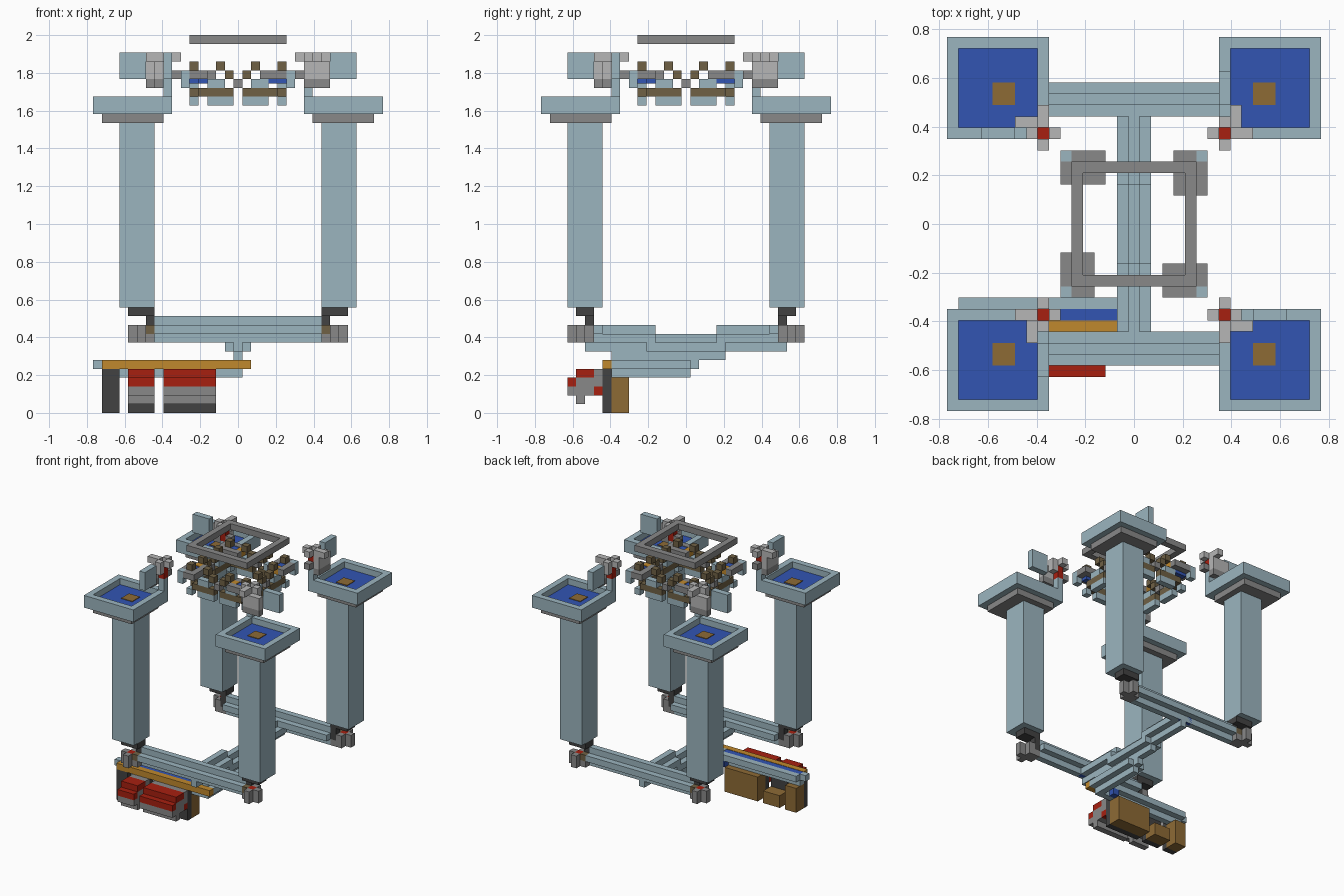
import bpy, bmesh
from mathutils import Matrix, Vector

UNIT = 2 / 43  # edge length of one block

if "Cube" in bpy.data.objects:
    bpy.data.objects.remove(bpy.data.objects["Cube"], do_unlink=True)


def make_material(name, red, green, blue):
    material = bpy.data.materials.new(name)
    material.use_nodes = True
    colour = (red, green, blue, 1)
    material.diffuse_color = colour
    material.node_tree.nodes["Principled BSDF"].inputs["Base Color"].default_value = colour
    return material


pale_blue = make_material("pale blue", .33, .46, .52)
water_blue = make_material("water blue", .032, .09, .45)
mid_grey = make_material("mid grey", .25, .25, .25)
light_grey = make_material("light grey", .47, .47, .47)
dark_grey = make_material("dark grey", .055, .055, .055)
signal_red = make_material("signal red", .39, .014, .005)
amber = make_material("amber", .53, .25, .026)
wood_brown = make_material("wood brown", .27, .145, .036)
olive_brown = make_material("olive brown", .16, .12, .06)


def identity(x, y):
    return x, y


def mirrored(sign_x, sign_y):
    return lambda x, y: (x * sign_x, y * sign_y)


def turned(quarter):
    def turn(x, y):
        for _ in range(quarter):
            x, y = -y, x
        return x, y
    return turn


CORNERS = [mirrored(a, b) for a in (-1, 1) for b in (-1, 1)]
QUARTERS = [turned(q) for q in range(4)]
FRONT_BACK = [mirrored(1, 1), mirrored(1, -1)]


def blocks(name, material, *boxes, places=(identity,)):
    """Each box is first and last block in x, first and last in y, then bottom and top."""
    bm = bmesh.new()
    for place in places:
        for x0, x1, y0, y1, low, high in boxes:
            a = Vector((*place(x0 - .5, y0 - .5), low))
            b = Vector((*place(x1 + .5, y1 + .5), high))
            size = Vector([abs(v) for v in b - a])
            middle = (a + b) / 2
            bmesh.ops.create_cube(bm, size=1, matrix=Matrix.Translation(middle * UNIT)
                                  @ Matrix.Diagonal((*(size * UNIT), 1)))
    mesh = bpy.data.meshes.new(name)
    bm.to_mesh(mesh)
    bm.free()
    mesh.materials.append(material)
    part = bpy.data.objects.new(name, mesh)
    bpy.context.collection.objects.link(part)
    return part


def plus_pipe(name, start, end, across, height, along_x, places=(identity,)):
    """Pipe with a plus-shaped section."""
    sections = [(across - 1, across + 1, height, height + 1),
                (across, across, height - 1, height + 2)]
    boxes = []
    for c0, c1, low, high in sections:
        span = (start, end, c0, c1) if along_x else (c0, c1, start, end)
        boxes.append((*span, low, high))
    blocks(name, pale_blue, *boxes, places=places)


# Four tanks: column, underplate, rim, water and inlet
blocks("tank_columns", pale_blue, (10, 13, 10, 13, 12, 33), places=CORNERS)
blocks("tank_underplates", mid_grey, (9, 15, 9, 15, 33, 34), places=CORNERS)
blocks("tank_rims", pale_blue, (8, 16, 8, 8, 34, 36), (8, 16, 16, 16, 34, 36),
       (8, 8, 9, 15, 34, 36), (16, 16, 9, 15, 34, 36), places=CORNERS)
blocks("tank_water", water_blue, (9, 15, 9, 15, 34, 35), places=CORNERS)
blocks("tank_inlets", wood_brown, (11, 12, 11, 12, 35, 35.1), places=CORNERS)

# Couplings below the columns
blocks("coupling_tops", dark_grey, (10, 12, 11, 12, 11, 12),
       (10, 10, 11, 11, 9, 11), places=CORNERS)
blocks("coupling_bodies", mid_grey, (10, 12, 12, 12, 8, 9), (11, 11, 11, 13, 8, 9),
       (10, 10, 11, 11, 8, 9), (12, 12, 12, 12, 9, 10), (11, 11, 13, 13, 9, 10),
       (11, 11, 11, 11, 9, 10), places=CORNERS)
blocks("coupling_cores", signal_red, (11, 11, 12, 12, 9, 10), places=CORNERS)
blocks("coupling_plugs", olive_brown, (10, 10, 12, 12, 9, 10), places=CORNERS)

# Pipes joining the columns
plus_pipe("cross_pipes", -9, 9, 11, 9, True, places=FRONT_BACK)
plus_pipe("centre_pipe_ends", 4, 10, 0, 8, False, places=FRONT_BACK)
blocks("pipe_joints", pale_blue, (0, 0, 11, 11, 7, 9), places=FRONT_BACK)
blocks("pipe_joint_water", water_blue, (-1, -1, 11, 11, 8, 9),
       (1, 1, 11, 11, 8, 9), places=FRONT_BACK)
plus_pipe("centre_pipe_dip", -4, 4, 0, 7, False)
plus_pipe("outlet_pipe", -8, 0, 0, 5, False)
blocks("outlet_pipe_end", pale_blue, (0, 0, 1, 1, 5, 6))

# Open feed channel
blocks("channel_walls", pale_blue, (-15, -2, -7, -7, 5, 6), (-16, -16, -8, -8, 5, 6),
       (-15, -1, -8, -8, 4, 5))
blocks("channel_water", water_blue, (-15, -2, -8, -8, 5, 5.95), (-2, -2, -7, -7, 4, 5))
blocks("channel_front", amber, (-15, 1, -9, -9, 5, 6))

# Machines under the channel: back plates, crates and stepped drums
MACHINES = {"end": (-15, -14, 4), "small": (-12, -10, 2), "large": (-8, -3, 4)}
for label, (left, right, tall) in MACHINES.items():
    blocks(label + "_back_plate", dark_grey, (left, right, -9, -9, 0, 5))
    blocks(label + "_crate", wood_brown, (left, right, -8, -7, 0, tall))
    if label != "end":
        blocks(label + "_drum", mid_grey, (left, right, -12, -12, 1, 4),
               (left, right, -13, -13, 2, 3), (left, right, -11, -11, 2, 4),
               (left, right, -10, -10, 3, 5))
        blocks(label + "_drum_stripes", signal_red, (left, right, -12, -11, 4, 5),
               (left, right, -13, -13, 3, 4), (left, right, -10, -10, 2, 3))

# Valves and side panels beside each rim, in a pinwheel
blocks("valve_panels", pale_blue, (-13, -11, 8, 8, 38, 41), places=QUARTERS)
blocks("valve_posts", pale_blue, (-8, -8, 8, 8, 36, 38), places=QUARTERS)
blocks("valve_cores", signal_red, (-8, -8, 8, 8, 38, 40), places=QUARTERS)
blocks("valve_arms", light_grey, (-8, -8, 10, 10, 40, 41), (-8, -8, 9, 9, 38, 41),
       (-8, -8, 7, 7, 40, 41), (-9, -9, 8, 8, 39, 41), (-7, -7, 8, 8, 40, 41),
       (-10, -9, 9, 9, 38, 40), places=QUARTERS)
blocks("valve_bases", mid_grey, (-10, -8, 9, 9, 37, 38), (-7, -7, 8, 8, 38, 39),
       places=QUARTERS)

# Top frame
blocks("top_frame", mid_grey, (-5, 4, 5, 5, 42, 43), places=QUARTERS)

# Corner trays below the frame
blocks("corner_trays", mid_grey, (-5, -3, 6, 6, 38, 39), (-6, -4, 4, 4, 38, 39),
       (-6, -6, 5, 5, 38, 39), (-3, -3, 4, 4, 38, 39), places=QUARTERS)
blocks("tray_corners", pale_blue, (-6, -6, 6, 6, 37, 39), (-5, -5, 5, 5, 35, 36),
       places=QUARTERS)
blocks("tray_water", water_blue, (-5, -4, 5, 5, 37.5, 38.9), places=QUARTERS)
blocks("tray_pegs", olive_brown, (-5, -5, 5, 5, 39, 40), places=QUARTERS)

# Mirrored garlands of blocks along the four sides
SIDES = QUARTERS + [lambda x, y, t=t: t(-x, y) for t in QUARTERS]
blocks("side_rails", pale_blue, (1, 3, 5, 5, 35, 36), (2, 3, 5, 5, 37, 38), places=SIDES)
blocks("side_beams", olive_brown, (1, 4, 5, 5, 36, 37), (1, 1, 5, 5, 38, 39),
       (2, 2, 5, 5, 39, 40), places=SIDES)
blocks("side_hubs", mid_grey, (0, 0, 5, 5, 37, 38), places=QUARTERS)
blocks("side_lamps", amber, (-3, -3, 5, 5, 38, 39), places=QUARTERS)
